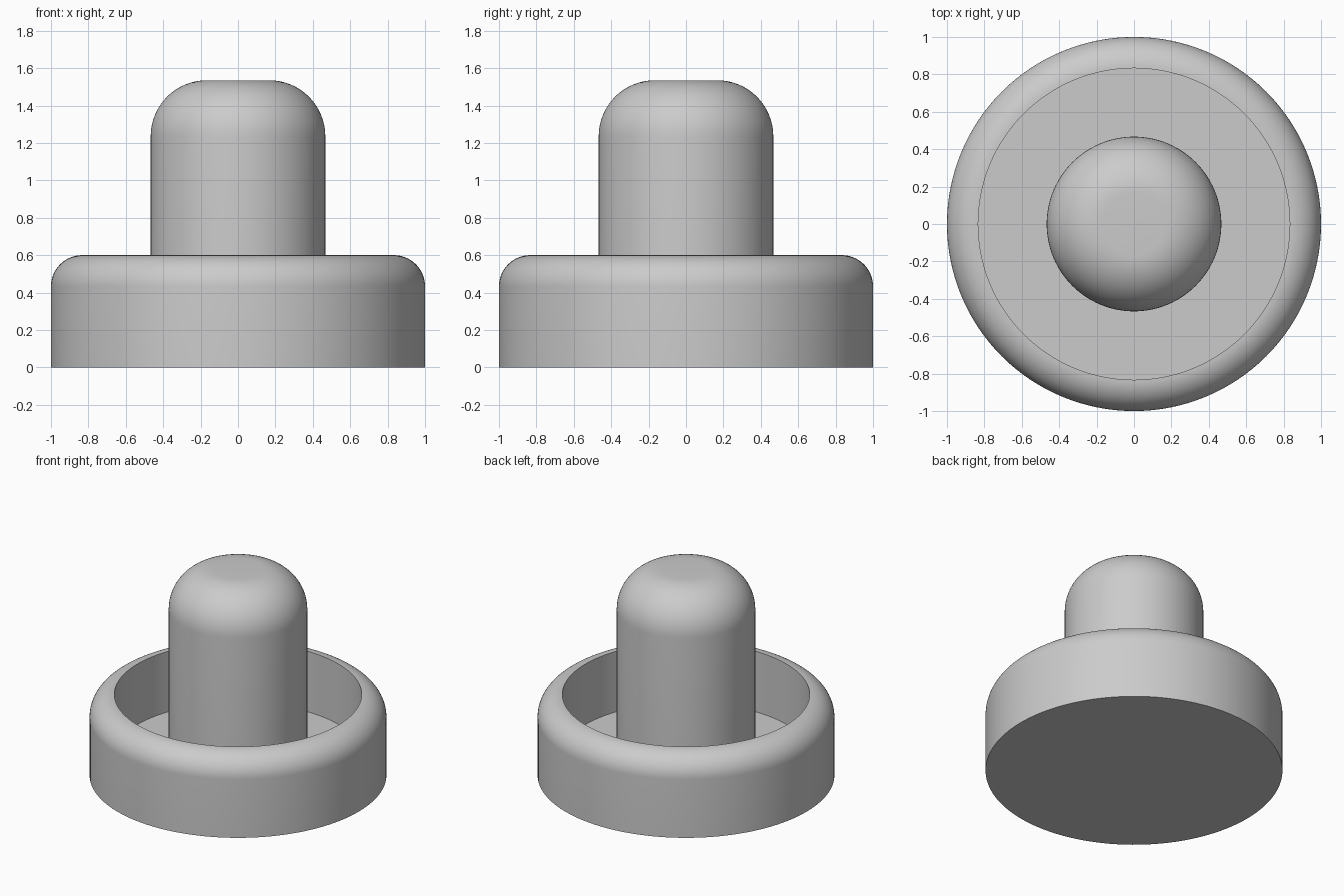
import bpy, bmesh, math

if "Cube" in bpy.data.objects:
    bpy.data.objects.remove(bpy.data.objects["Cube"])

SEGMENTS = 128
BASE_R, BASE_H, RIM_FILLET = 1.0, 0.6, 0.167
FLOOR_Z = 0.15
POST_R, POST_TOP, POST_FILLET = 0.467, 1.535, 0.3

grey = bpy.data.materials.new("plain grey")
grey.diffuse_color = (0.6, 0.6, 0.6, 1)
grey.use_nodes = True
grey.node_tree.nodes["Principled BSDF"].inputs["Base Color"].default_value = grey.diffuse_color


def rounded_corner(radius, top, fillet, steps=16):
    """Quarter arc from the vertical side onto the flat top."""
    return [(radius - fillet + fillet * math.cos(a), top - fillet + fillet * math.sin(a))
            for a in (math.pi / 2 * i / steps for i in range(steps + 1))]


def revolve(name, profile):
    """Spin an (r, z) profile around z into a smooth solid of revolution."""
    bm = bmesh.new()
    verts = [bm.verts.new((r, 0, z)) for r, z in profile]
    edges = [bm.edges.new(pair) for pair in zip(verts, verts[1:])]
    bmesh.ops.spin(bm, geom=verts + edges, cent=(0, 0, 0), axis=(0, 0, 1),
                   angle=math.tau, steps=SEGMENTS, use_merge=True)
    bmesh.ops.remove_doubles(bm, verts=bm.verts, dist=1e-5)
    bmesh.ops.recalc_face_normals(bm, faces=bm.faces)
    # make sure the underside or top faces outward
    top = max(bm.faces, key=lambda f: f.calc_center_median().z)
    if top.normal.z < 0:
        bmesh.ops.reverse_faces(bm, faces=bm.faces)
    mesh = bpy.data.meshes.new(name)
    bm.to_mesh(mesh)
    bm.free()
    mesh.materials.append(grey)
    obj = bpy.data.objects.new(name, mesh)
    bpy.context.collection.objects.link(obj)
    bpy.ops.object.select_all(action='DESELECT')
    obj.select_set(True)
    bpy.context.view_layer.objects.active = obj
    bpy.ops.object.shade_smooth_by_angle(angle=math.radians(30))
    return obj


# Dish base: flat underside, rounded outer rim, straight inner wall, floor
inner_r = BASE_R - RIM_FILLET
revolve("dish_base", [(0, 0), (BASE_R, 0)]
        + rounded_corner(BASE_R, BASE_H, RIM_FILLET)
        + [(inner_r, FLOOR_Z), (POST_R, FLOOR_Z)])

# Handle post: straight side rising from the floor, domed shoulder, flat top
revolve("handle_post", [(POST_R, FLOOR_Z)]
        + rounded_corner(POST_R, POST_TOP, POST_FILLET)
        + [(0, POST_TOP)])
